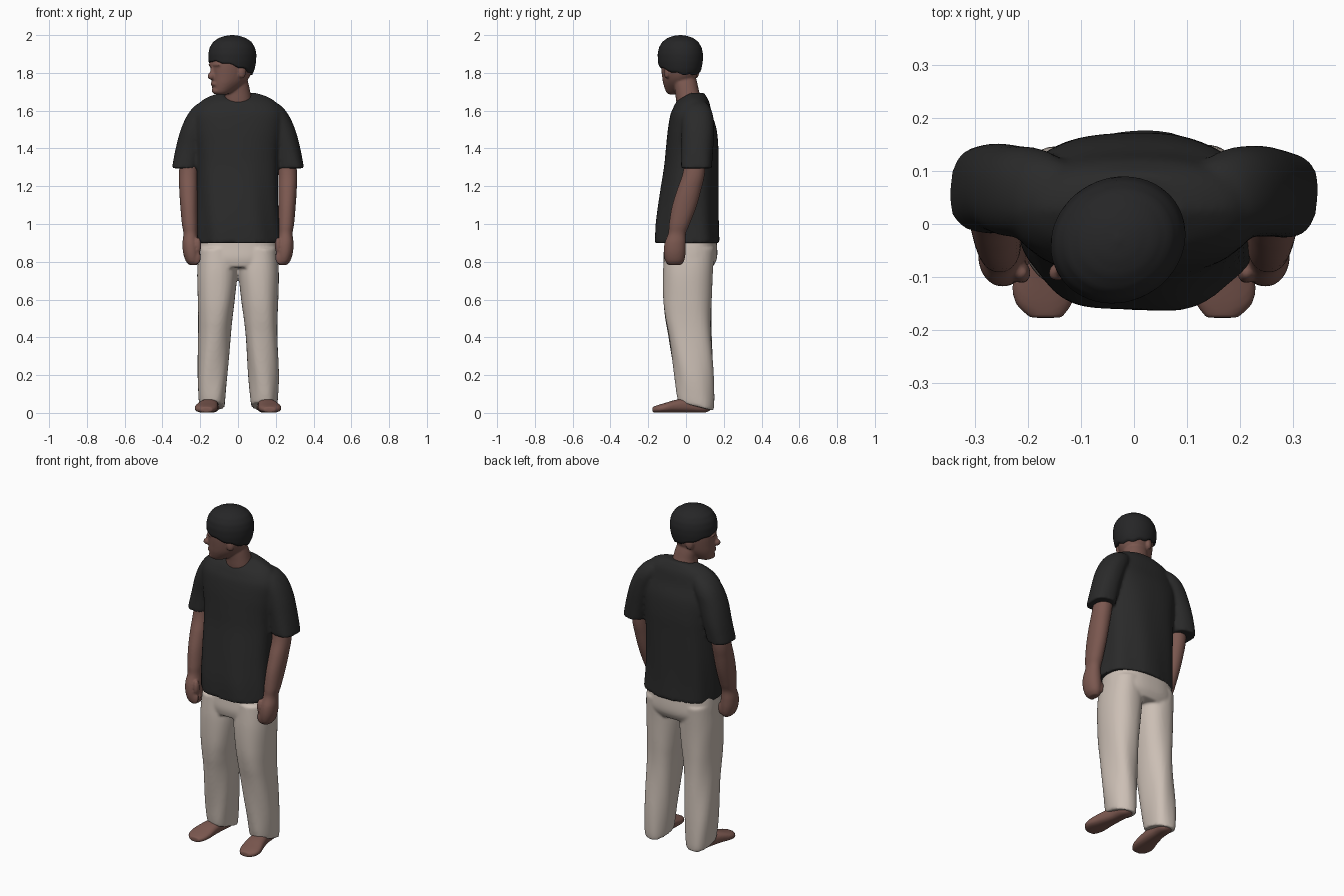
import bpy, bmesh, math
from mathutils import Matrix, Vector

if "Cube" in bpy.data.objects:
    bpy.data.objects.remove(bpy.data.objects["Cube"])


def material(name, rgb):
    m = bpy.data.materials.new(name)
    m.diffuse_color = (*rgb, 1)
    m.use_nodes = True
    m.node_tree.nodes["Principled BSDF"].inputs["Base Color"].default_value = m.diffuse_color
    return m


SKIN = material("brown skin", (0.20, 0.098, 0.08))
SHIRT = material("charcoal cloth", (0.023, 0.023, 0.023))
PANTS = material("beige cloth", (0.60, 0.52, 0.46))
HAIR = material("black hair", (0.019, 0.019, 0.020))


def catmull(a, b, c, d, t):
    return [0.5 * (2 * q + (r - p) * t + (2 * p - 5 * q + 4 * r - s) * t * t
                   + (3 * q - p - 3 * r + s) * t ** 3) for p, q, r, s in zip(a, b, c, d)]


def skin_rings(bm, loops):
    """Bridge closed loops of points and cap both ends."""
    vs = [[bm.verts.new(p) for p in loop] for loop in loops]
    n = len(vs[0])
    for a, b in zip(vs, vs[1:]):
        for j in range(n):
            bm.faces.new((a[j], a[(j + 1) % n], b[(j + 1) % n], b[j]))
    bm.faces.new(vs[0][::-1])
    bm.faces.new(vs[-1])


def loft(bm, rings, n=32, e=2.2, m=Matrix(), fold=None, steps=6):
    """Rings are (z, cx, cy, rx, ry[, front slope, back slope])."""
    R = [tuple(r) + (0,) * (7 - len(r)) for r in rings]
    path = []
    for i in range(len(R) - 1):
        q = (R[max(i - 1, 0)], R[i], R[i + 1], R[min(i + 2, len(R) - 1)])
        path += [catmull(*q, k / steps) for k in range(steps)]
    path.append(R[-1])
    loops = []
    for z, cx, cy, rx, ry, fs, bs in path:
        loop = []
        for j in range(n):
            th = 2 * math.pi * j / n
            c, s = math.cos(th), math.sin(th)
            f = 1 + (fold(th, z) if fold else 0)
            x = math.copysign(abs(c) ** (2 / e), c) * rx * f
            y = math.copysign(abs(s) ** (2 / e), s) * ry * f
            loop.append(m @ Vector((cx + x, cy + y, z + fs * min(0, y) + bs * max(0, y))))
        loops.append(loop)
    skin_rings(bm, loops)


def blob(bm, loc, size, m=Matrix()):
    bmesh.ops.create_uvsphere(bm, u_segments=20, v_segments=12, radius=1,
                              matrix=m @ Matrix.Translation(loc) @ Matrix.Diagonal((*size, 1)))


def finish(bm, name, mat, voxel=None, smooth=3):
    """Make the object; optionally fuse its overlapping pieces into one surface."""
    bmesh.ops.recalc_face_normals(bm, faces=bm.faces)
    me = bpy.data.meshes.new(name)
    bm.to_mesh(me)
    bm.free()
    ob = bpy.data.objects.new(name, me)
    bpy.context.collection.objects.link(ob)
    if voxel:
        r = ob.modifiers.new("fuse", 'REMESH')
        r.mode = 'VOXEL'
        r.voxel_size = voxel
        s = ob.modifiers.new("soften", 'SMOOTH')
        s.factor = 0.5
        s.iterations = smooth
        dg = bpy.context.evaluated_depsgraph_get()
        fused = bpy.data.meshes.new_from_object(ob.evaluated_get(dg))
        ob.modifiers.clear()
        ob.data = fused
    ob.data.materials.clear()
    ob.data.materials.append(mat)
    ob.data.shade_smooth()
    return ob


def side(rings, s):
    return [(r[0], r[1] * s) + tuple(r[2:]) for r in rings]


# T-shirt: torso with dipped collar, plus two loose sleeves
bm = bmesh.new()
loft(bm, [(0.90, .01, .004, .222, .170), (1.0, .004, .005, .218, .166), (1.13, 0, .014, .215, .157),
          (1.3, 0, .028, .216, .144), (1.4, 0, .033, .222, .139), (1.5, 0, .033, .235, .129),
          (1.58, 0, .028, .235, .110), (1.645, 0, .028, .20, .095, .3),
          (1.678, 0, .026, .145, .08, .45), (1.695, 0, .024, .085, .07, .6)],
     n=80, e=2.35,
     fold=lambda th, z: 0.022 * max(0, min(1, (1.5 - z) * 2)) * math.sin(7 * th + 4 * z))
for s in (-1, 1):
    cy = 0.008 if s < 0 else 0
    loft(bm, side([(1.295, .281, .055 + cy, .070, .083), (1.4, .257, .06 + cy, .073, .084),
                   (1.5, .227, .062, .076, .086), (1.58, .192, .06, .074, .082),
                   (1.632, .16, .055, .06, .062), (1.658, .13, .05, .03, .03)], s),
         fold=lambda th, z: 0.03 * max(0, 1.5 - z) * 5 * math.sin(4 * th + 9 * z))
finish(bm, "t_shirt", SHIRT, 0.009, 4)

# Trousers: seat and two loose legs
bm = bmesh.new()
loft(bm, [(1.0, 0, .02, .19, .13), (.90, 0, .025, .206, .138), (.82, 0, .022, .211, .142),
          (.77, 0, .015, .20, .125)], n=64, e=2.4)
for s in (-1, 1):
    loft(bm, side([(.87, .108, .02, .10, .132), (.74, .110, .010, .106, .132), (.6, .115, .008, .098, .128),
                   (.5, .12, .012, .090, .121), (.4, .125, .022, .085, .113), (.2, .135, .042, .080, .103),
                   (.08, .138, .050, .072, .098, -.2, -.2), (.035, .138, .052, .067, .092, -.25, -.25)], s),
         n=48, e=2.3,
         fold=lambda th, z, s=s: 0.025 * max(0, min(1, (.75 - z) * 2)) * math.sin(4 * th + 11 * z * s))
finish(bm, "trousers", PANTS, 0.008, 4)

for s, label in ((-1, "right"), (1, "left")):
    # Bare arm ending in a loosely closed hand
    bm = bmesh.new()
    loft(bm, side([(1.45, .245, .055, .05, .05), (1.28, .262, .043, .050, .058), (1.18, .262, .016, .049, .064),
                   (1.09, .259, -.010, .046, .065), (1.0, .255, -.035, .042, .055),
                   (.95, .252, -.047, .037, .047), (.90, .251, -.057, .043, .056),
                   (.85, .247, -.060, .044, .058), (.805, .241, -.060, .036, .050),
                   (.782, .236, -.060, .020, .032)], s), e=2.1)
    blob(bm, (s * .212, -.092, .885), (.017, .020, .045))        # thumb
    for k in range(4):                                          # curled fingers
        blob(bm, (s * .222, -.096 + .025 * k, .822 + .004 * k), (.026, .0125, .036))
    finish(bm, label + "_arm", SKIN, 0.006, 3)

    # Bare foot, lofted from heel to toe
    bm = bmesh.new()
    m = Matrix.Translation((s * .14, .13, 0)) @ Matrix.Rotation(math.radians(90), 4, 'X')
    loft(bm, side([(0, 0, .034, .02, .02), (.03, 0, .036, .040, .034), (.10, .006, .040, .043, .038),
                   (.18, .018, .036, .053, .034), (.24, .028, .027, .061, .026),
                   (.28, .030, .021, .053, .020), (.307, .026, .017, .030, .014)], s), e=2.5, m=m)
    finish(bm, label + "_foot", SKIN, 0.006, 2)

# Head turned well to its right, with neck and facial forms fused in
H = Matrix.Translation((-.03, -.03, 0)) @ Matrix.Rotation(math.radians(-62), 4, 'Z')
bm = bmesh.new()
loft(bm, [(1.686, 0, -.066, .028, .028), (1.70, 0, -.058, .046, .050), (1.74, 0, -.030, .070, .085),
          (1.78, 0, -.012, .083, .105), (1.84, 0, -.004, .092, .116), (1.90, 0, 0, .092, .114),
          (1.95, 0, 0, .07, .085)], m=H)
loft(bm, [(1.58, 0, .022, .072, .062), (1.65, 0, .016, .073, .068), (1.70, -.002, .006, .067, .064),
          (1.75, -.012, -.004, .066, .063), (1.80, -.022, -.015, .06, .06)])
blob(bm, (0, -.122, 1.783), (.018, .026, .020), H)    # nose tip
blob(bm, (0, -.114, 1.808), (.012, .018, .034), H)    # nose bridge
blob(bm, (0, -.108, 1.843), (.060, .017, .012), H)    # brow
blob(bm, (0, -.110, 1.741), (.028, .014, .012), H)    # lips
blob(bm, (0, -.095, 1.706), (.030, .024, .020), H)    # chin
for s in (-1, 1):
    blob(bm, (s * .090, .012, 1.805), (.012, .022, .034), H)   # ear
finish(bm, "head_and_neck", SKIN, 0.006, 3)

# Short cap of hair: hairline high over the forehead, low at the nape
profile = [(1.76, .74), (1.79, .83), (1.82, .93), (1.86, .99), (1.90, 1.0), (1.935, .94),
           (1.965, .79), (1.985, .56), (1.996, .30), (2.0, .04)]


def hair_radius(z):
    for (z0, r0), (z1, r1) in zip(profile, profile[1:]):
        if z <= z1:
            return r0 + (r1 - r0) * (z - z0) / (z1 - z0)
    return profile[-1][1]


bm = bmesh.new()
loops = []
N, T = 56, 24
for i in range(-1, T + 1):
    t = math.sin(max(i, 0) / T * math.pi / 2)
    loop = []
    for j in range(N):
        th = 2 * math.pi * j / N
        front = -math.sin(th)
        low = 1.826 + .036 * front + .004 * math.sin(9 * th)
        z = low + (2.0 - low) * t
        r = hair_radius(z) * (0.8 if i < 0 else 1)   # first loop tucks under
        loop.append(H @ Vector((r * .117 * math.cos(th), r * .130 * math.sin(th), z)))
    loops.append(loop)
skin_rings(bm, loops)
finish(bm, "hair", HAIR)
